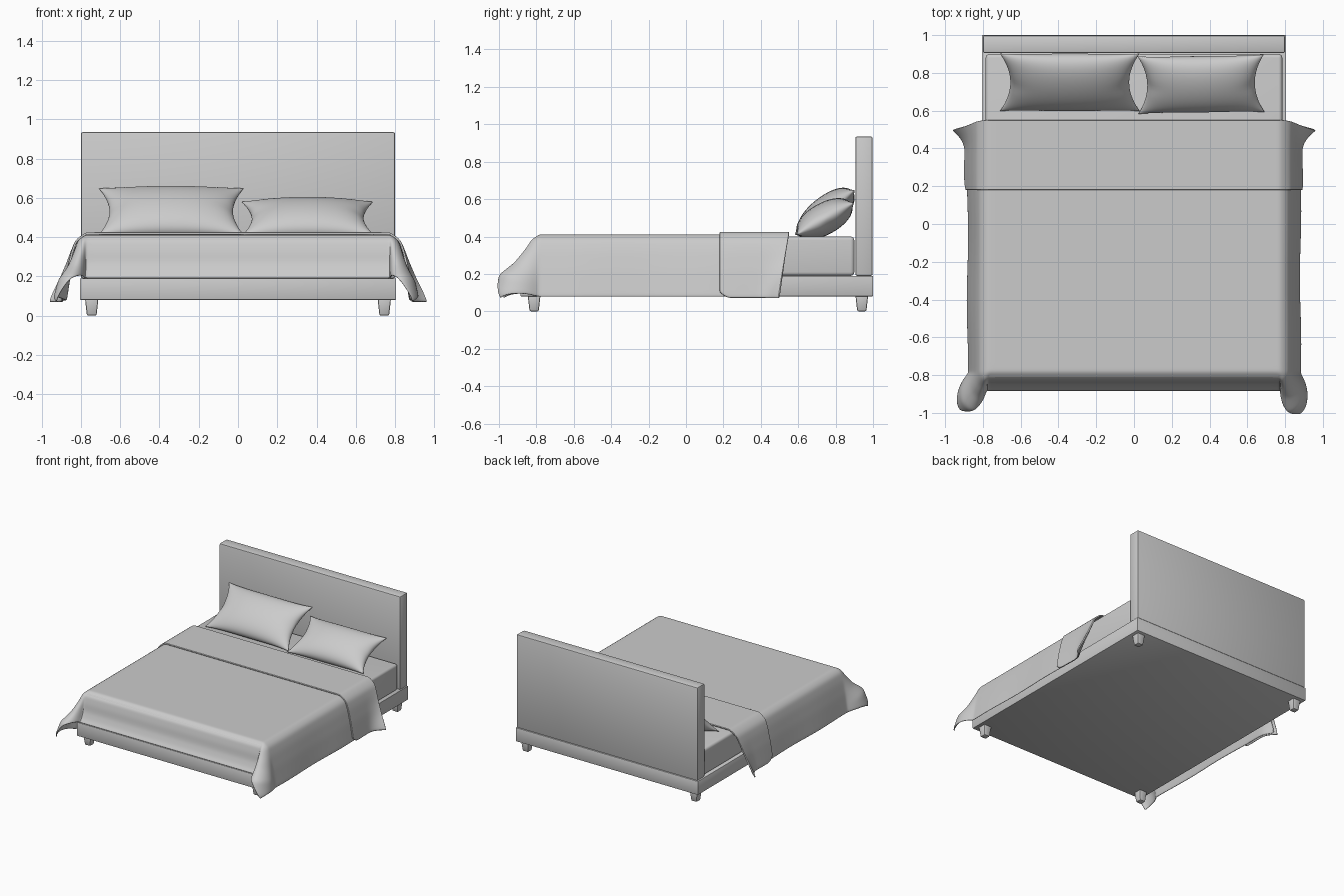
import bpy, bmesh, math
from mathutils import Matrix, Vector

if "Cube" in bpy.data.objects:
    bpy.data.objects.remove(bpy.data.objects["Cube"])


def add_object(name, bm, smooth=None):
    bmesh.ops.recalc_face_normals(bm, faces=bm.faces)
    me = bpy.data.meshes.new(name)
    bm.to_mesh(me)
    bm.free()
    ob = bpy.data.objects.new(name, me)
    bpy.context.collection.objects.link(ob)
    if smooth:
        bpy.ops.object.select_all(action='DESELECT')
        ob.select_set(True)
        bpy.context.view_layer.objects.active = ob
        bpy.ops.object.shade_smooth_by_angle(angle=math.radians(smooth))
    return ob


def box(name, lo, hi, bevel, segments=2, taper=1.0):
    lo, hi = Vector(lo), Vector(hi)
    bm = bmesh.new()
    bmesh.ops.create_cube(bm, size=1)
    for v in bm.verts:
        k = taper if v.co.z < 0 else 1
        v.co = Vector((v.co.x * k, v.co.y * k, v.co.z)) * (hi - lo) + (lo + hi) / 2
    bmesh.ops.bevel(bm, geom=bm.edges[:], offset=bevel, segments=segments,
                    profile=0.5, affect='EDGES')
    return add_object(name, bm, 35)


# Frame, headboard, mattress and legs
box("bed_frame", (-0.805, -0.885, 0.08), (0.805, 1.0, 0.19), 0.005)
box("headboard", (-0.80, 0.905, 0.19), (0.80, 0.998, 0.935), 0.01)
box("mattress", (-0.785, -0.815, 0.19), (0.785, 0.90, 0.40), 0.02, 4)
for side, x in (("left", -0.745), ("right", 0.745)):
    for end, y in (("front", -0.812), ("back", 0.94)):
        box(f"{end}_{side}_leg", (x - 0.034, y - 0.034, 0), (x + 0.034, y + 0.034, 0.085),
            0.008, 2, 0.72)

# Drape profiles (outward, height) from the mattress edge down
HX, HY, TOP = 0.775, -0.785, 0.412
SIDE = [(0, TOP), (0.04, 0.388), (0.063, 0.32), (0.085, 0.22), (0.11, 0.07)]
FOOT = [(0, TOP), (0.035, 0.385), (0.05, 0.33), (0.058, 0.27), (0.08, 0.215), (0.107, 0.183)]
LOBE = [(0, TOP), (0.04, 0.39), (0.08, 0.33), (0.14, 0.26), (0.22, 0.2), (0.255, 0.1), (0.245, 0.03)]


def along(prof, r):
    for i in range(len(prof) - 1):
        p, q = Vector(prof[i]), Vector(prof[i + 1])
        d = (q - p).length
        if r <= d or i == len(prof) - 2:
            return p + (q - p) * (r / d)
        r -= d


def drape(s, t, lift):
    """Cloth coordinates (s, t) to a point on the draped bed."""
    sign = 1 if s > 0 else -1
    a, b = max(abs(s) - HX, 0), max(HY - t, 0)
    x, y = min(abs(s), HX), max(t, HY)
    r, th = math.hypot(a, b), math.atan2(b, a)
    if r < 1e-6:
        return Vector((sign * x, y, TOP + lift))
    w = max(math.sin(2 * th), 0) ** 1.4
    m = math.sin(th) ** 2
    p = (along(SIDE, r) * (1 - m) + along(FOOT, r) * m) * (1 - w) + along(LOBE, r) * w
    phi = th + (0.48 if sign > 0 else 0.33) * math.sin(2 * th)
    k = min(r / 0.05, 1)
    h, z = p.x + lift * k, p.y + lift * (1 - k)
    drop = TOP - z
    x += h * math.cos(phi)
    y -= h * math.sin(phi)
    # head end slants back and flares out at the hem, sides ripple slightly
    q = min(max((t - 0.2) / 0.35, 0), 1)
    f = min(max((t - 0.4) / 0.15, 0), 1)
    if a > 0:
        y -= 0.17 * drop * q * q
        x += 0.2 * f * f * drop * min(1, drop / 0.3) + 0.012 * drop * math.sin(9 * t + sign)
    return Vector((sign * x, y, z))


def spread(lo, hi, n):
    return [lo + (hi - lo) * i / n for i in range(n + 1)]


def cloth(name, ts, reach, lift, thick):
    bm = bmesh.new()
    rows = []
    for t in ts:
        L = reach(t)
        half = spread(0, HX - 0.03, 6) + [HX - 0.01] + spread(HX + 0.005, HX + L, 14)
        ss = [-s for s in reversed(half[1:])] + half
        rows.append([bm.verts.new(drape(s, t, lift)) for s in ss])
    for r0, r1 in zip(rows, rows[1:]):
        for i in range(len(r0) - 1):
            bm.faces.new((r0[i], r0[i + 1], r1[i + 1], r1[i]))
    ob = add_object(name, bm, 60)
    if sum(p.normal.z for p in ob.data.polygons) < 0:
        ob.data.flip_normals()
    so = ob.modifiers.new("thickness", 'SOLIDIFY')
    so.thickness, so.offset = thick, -1
    su = ob.modifiers.new("smooth", 'SUBSURF')
    su.levels = su.render_levels = 1
    return ob


# Blanket with hanging corners, and the strip folded back near the pillows
cloth("blanket", spread(HY - 0.25, HY - 0.005, 12) + [HY + 0.01] + spread(HY + 0.03, 0.54, 22),
      lambda t: 0.365, 0, 0.008)
cloth("blanket_fold", [0.18, 0.183, 0.19, 0.2, 0.215, 0.235] + spread(0.26, 0.54, 12) + [0.547, 0.55],
      lambda t: 0.372 - 0.035 * max(0, 1 - (t - 0.18) / 0.06) ** 2, 0.013, 0.011)


def pillow(name, centre, width, depth, thick, tilt, turn=0.0):
    n, bm = 28, bmesh.new()
    grid = {}
    for side in (1, -1):
        for i in range(n + 1):
            for j in range(n + 1):
                u, v = (math.sin(math.pi / 2 * (2 * k / n - 1)) for k in (i, j))
                rim = i in (0, n) or j in (0, n)
                if rim and side < 0:
                    grid[i, j, side] = grid[i, j, 1]
                    continue
                z = side * thick * ((1 - u * u) * (1 - v * v)) ** 0.5
                x = width * u * (1 - 0.15 * (1 - v * v) * u * u)
                y = depth * v * (1 - 0.07 * (1 - u ** 4) * v * v)
                # creases running in from the short ends
                z *= 1 - 0.25 * abs(u) ** 6 * math.exp(-(v * 5) ** 2)
                grid[i, j, side] = bm.verts.new((x, y, z))
        for i in range(n):
            for j in range(n):
                bm.faces.new([grid[i + di, j + dj, side]
                              for di, dj in ((0, 0), (1, 0), (1, 1), (0, 1))])
    M = (Matrix.Translation(centre) @ Matrix.Rotation(turn, 4, 'Z')
         @ Matrix.Rotation(math.radians(tilt), 4, 'X'))
    bm.transform(M)
    return add_object(name, bm, 75)


# Pillows leaning on the headboard
pillow("left_pillow", (-0.34, 0.75, 0.53), 0.37, 0.193, 0.085, 38)
pillow("right_pillow", (0.355, 0.74, 0.495), 0.335, 0.175, 0.085, 29, 0.015)
